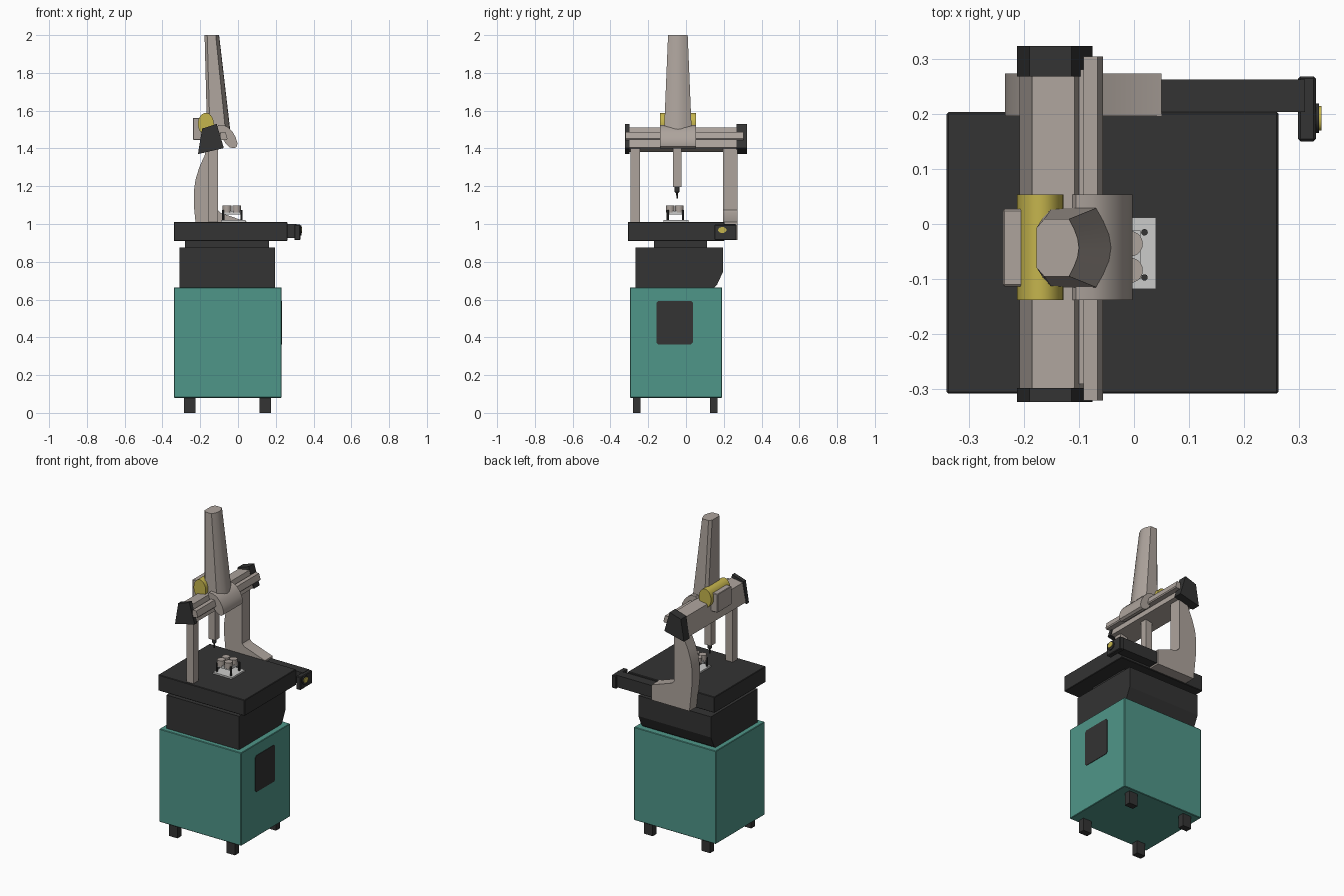
import bpy, bmesh, math
from mathutils import Vector

if "Cube" in bpy.data.objects:
    bpy.data.objects.remove(bpy.data.objects["Cube"])


def mat(name, rgb):
    m = bpy.data.materials.new(name)
    m.diffuse_color = (*rgb, 1)
    m.use_nodes = True
    m.node_tree.nodes["Principled BSDF"].inputs["Base Color"].default_value = m.diffuse_color
    return m


TEAL = mat("teal paint", (0.078, 0.305, 0.250))
BEIGE = mat("warm grey", (0.42, 0.37, 0.335))
DARK = mat("charcoal", (0.033, 0.033, 0.033))
YELLOW = mat("mustard yellow", (0.56, 0.46, 0.075))
LIGHT = mat("light grey", (0.60, 0.60, 0.59))


def loft(name, rings, material, smooth=False, bevel=0):
    """Solid through rings that have equal point counts."""
    bm = bmesh.new()
    rows = [[bm.verts.new(p) for p in ring] for ring in rings]
    n = len(rows[0])
    for a, b in zip(rows, rows[1:]):
        for i in range(n):
            bm.faces.new((a[i], a[(i + 1) % n], b[(i + 1) % n], b[i]))
    bm.faces.new(rows[0])
    bm.faces.new(rows[-1])
    bmesh.ops.recalc_face_normals(bm, faces=bm.faces)
    if bevel:
        bmesh.ops.bevel(bm, geom=bm.edges[:], offset=bevel, segments=1, affect='EDGES')
    me = bpy.data.meshes.new(name)
    bm.to_mesh(me)
    bm.free()
    me.materials.append(material)
    ob = bpy.data.objects.new(name, me)
    bpy.context.collection.objects.link(ob)
    if smooth:
        bpy.ops.object.select_all(action='DESELECT')
        ob.select_set(True)
        bpy.context.view_layer.objects.active = ob
        bpy.ops.object.shade_smooth_by_angle(angle=math.radians(32))
    return ob


def box(name, x, y, z, material, bevel=0):
    return loft(name, [[(a, b, c) for a, b in
                        ((x[0], y[0]), (x[1], y[0]), (x[1], y[1]), (x[0], y[1]))]
                       for c in z], material, bevel=bevel)


def prism_y(name, pts, y, material, smooth=False):
    """Extrude an x-z profile along y."""
    return loft(name, [[(a, v, b) for a, b in pts] for v in y], material, smooth)


def prism_x(name, pts, x, material, smooth=False):
    """Extrude a y-z profile along x."""
    return loft(name, [[(v, a, b) for a, b in pts] for v in x], material, smooth)


def oval(cx, cy, rx, ry, n=24, tilt=0.0):
    c, s = math.cos(tilt), math.sin(tilt)
    out = []
    for i in range(n):
        t = math.tau * i / n
        u, v = rx * math.cos(t), ry * math.sin(t)
        out.append((cx + u * c - v * s, cy + u * s + v * c))
    return out


def turned(name, x, y, sections, material, n=20):
    """Round part about z from (radius, height) pairs."""
    return loft(name, [[(a, b, z) for a, b in oval(x, y, r, r, n)] for r, z in sections],
                material, True)


# Cabinet, feet and side panel
box("cabinet", (-0.34, 0.23), (-0.297, 0.19), (0.08, 0.665), TEAL, 0.003)
for i, x in enumerate((-0.255, 0.145)):
    for j, y in enumerate((-0.26, 0.147)):
        box(f"foot_{i}{j}", (x - 0.03, x + 0.03), (y - 0.02, y + 0.02), (0, 0.08), DARK)
k = 0.01
py, pz = (-0.157, 0.037), (0.363, 0.593)
prism_x("side_panel", [(py[0] + k, pz[0]), (py[1] - k, pz[0]), (py[1], pz[0] + k),
                       (py[1], pz[1] - k), (py[1] - k, pz[1]), (py[0] + k, pz[1]),
                       (py[0], pz[1] - k), (py[0], pz[0] + k)], (0.225, 0.233), DARK)

# Base with undercut back edge, neck and table
prism_x("base", [(-0.268, 0.66), (0.145, 0.66), (0.165, 0.68), (0.195, 0.745),
                 (0.195, 0.875), (-0.268, 0.875)], (-0.31, 0.195), DARK)
box("neck", (-0.28, 0.165), (-0.17, 0.11), (0.87, 0.915), DARK)
box("table", (-0.34, 0.262), (-0.308, 0.203), (0.91, 1.01), DARK, 0.003)

# Guide rail behind the table with its end block and knob
box("guide_rail", (-0.2, 0.31), (0.203, 0.262), (0.925, 1.0), DARK)
box("rail_end_block", (0.298, 0.33), (0.15, 0.268), (0.915, 0.997), DARK, 0.004)
prism_x("knob_collar", oval(0.192, 0.965, 0.027, 0.027), (0.328, 0.336), DARK, True)
prism_x("knob", oval(0.192, 0.968, 0.022, 0.016), (0.33, 0.34), YELLOW, True)

# Portal: curved rear leg with foot, slim front post
prism_y("rear_leg", [(-0.215, 0.915), (0.05, 0.915), (0.05, 1.01), (-0.095, 1.06),
                     (-0.108, 1.075), (-0.108, 1.42), (-0.16, 1.42), (-0.178, 1.36),
                     (-0.205, 1.30), (-0.225, 1.235), (-0.234, 1.17), (-0.234, 1.10),
                     (-0.225, 1.01)], (0.196, 0.273), BEIGE, True)
box("front_post", (-0.155, -0.105), (-0.293, -0.243), (1.01, 1.42), BEIGE)

# Cross beam, slide rail and end caps
prism_y("cross_beam", [(-0.208, 1.38), (-0.082, 1.405), (-0.108, 1.51), (-0.185, 1.497)],
        (-0.3, 0.275), BEIGE)
prism_y("slide_rail", [(-0.092, 1.445), (-0.06, 1.445), (-0.056, 1.452),
                       (-0.066, 1.488), (-0.092, 1.488)], (-0.32, 0.304), BEIGE)
box("rail_mount", (-0.11, -0.085), (-0.29, 0.28), (1.455, 1.478), BEIGE)
cap = [(-0.212, 1.37), (-0.075, 1.402), (-0.113, 1.53), (-0.19, 1.505)]
prism_y("front_end_cap", cap, (-0.323, -0.298), DARK)
prism_y("rear_end_cap", cap, (0.268, 0.323), DARK)

# Carriage riding on the beam
prism_y("carriage", [(-0.115, 1.50), (-0.105, 1.525), (-0.075, 1.523), (-0.05, 1.51),
                     (-0.028, 1.487), (-0.012, 1.458), (-0.003, 1.427), (-0.006, 1.41),
                     (-0.02, 1.401), (-0.045, 1.406), (-0.065, 1.425), (-0.085, 1.46)],
        (-0.138, 0.054), BEIGE, True)
prism_y("carriage_cover", oval(-0.17, 1.53, 0.042, 0.058, 28), (-0.138, 0.054), YELLOW, True)
box("carriage_rear_block", (-0.238, -0.19), (-0.113, 0.027), (1.445, 1.562), BEIGE, 0.003)


# Tapered tower with chamfered back and rounded face
def tower_ring(xl, xc, xr, bulge, back, half, z):
    yc = -0.043
    arc = [(xr + bulge * math.cos(math.pi * t / 2), yc + half * t)
           for t in (-1, -0.67, -0.33, 0, 0.33, 0.67, 1)]
    pts = arc + [(xc, yc + half), (xl, yc + back), (xl, yc - back), (xc, yc - half)]
    return [(x, y, z) for x, y in pts]


loft("tower", [tower_ring(-0.163, -0.148, -0.064, 0.026, 0.058, 0.074, 1.47),
               tower_ring(-0.177, -0.163, -0.118, 0.018, 0.036, 0.052, 2.0)], BEIGE, True)

# Quill and probe
box("quill", (-0.155, -0.11), (-0.07, -0.025), (1.195, 1.47), BEIGE)
turned("probe", -0.132, -0.047, [(0.013, 1.197), (0.013, 1.17), (0.005, 1.162),
                                 (0.004, 1.135)], DARK, 12)

# Workpiece on its fixture
box("fixture_plate", (-0.09, 0.04), (-0.118, 0.012), (1.01, 1.02), LIGHT)
for i, x in enumerate((-0.078, 0.019)):
    for j, y in enumerate((-0.097, -0.015)):
        turned(f"fixture_pin_{i}{j}", x, y, [(0.006, 1.02), (0.006, 1.075)], DARK, 10)
box("workpiece_body", (-0.075, 0.012), (-0.1, -0.012), (1.05, 1.068), LIGHT)
for i, x in enumerate((-0.058, -0.007)):
    for j, y in enumerate((-0.084, -0.036)):
        turned(f"workpiece_boss_{i}{j}", x, y, [(0.023, 1.06), (0.023, 1.097)], BEIGE)
